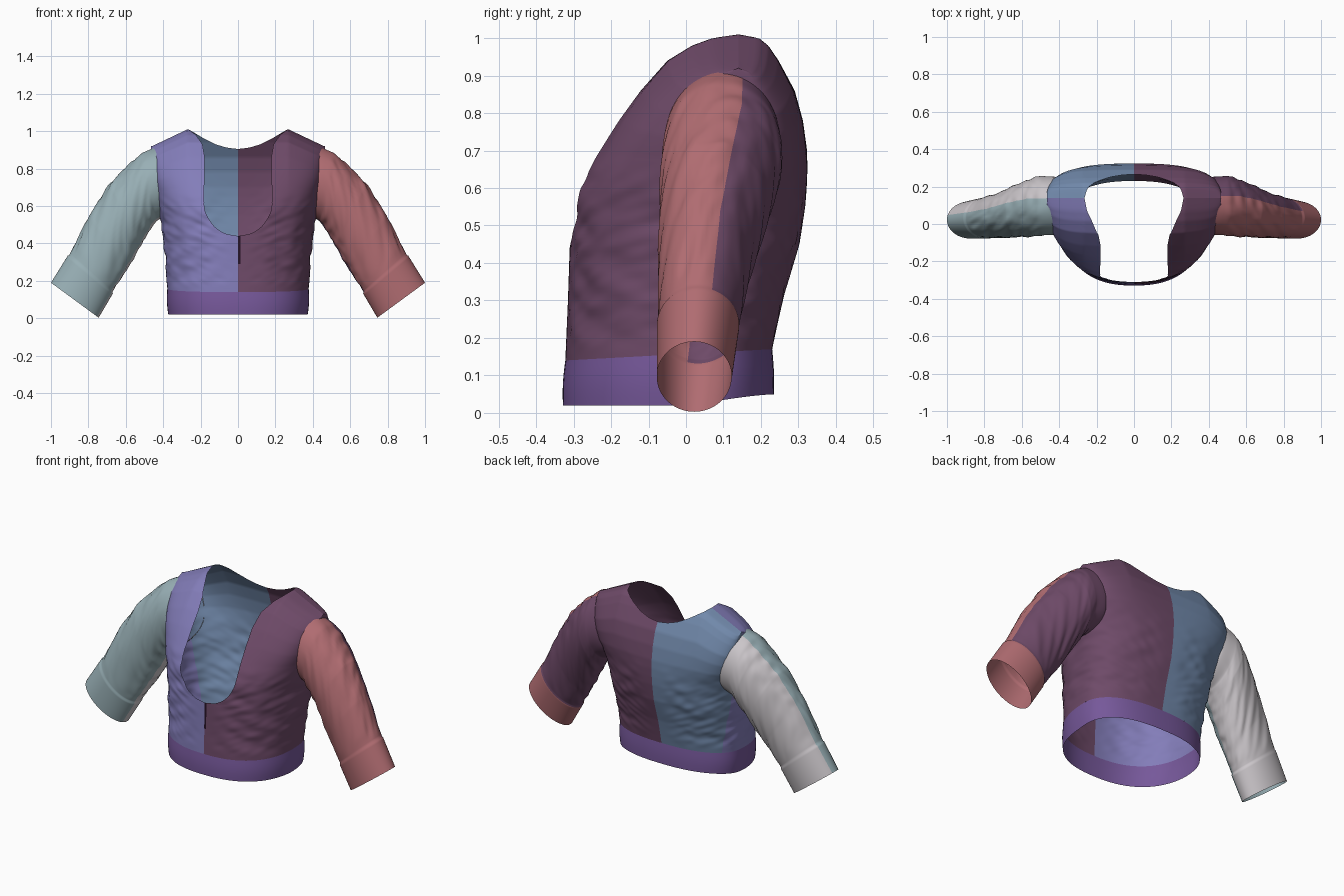
import bpy, bmesh, math
from mathutils import Vector, noise

if "Cube" in bpy.data.objects:
    bpy.data.objects.remove(bpy.data.objects["Cube"])


def srgb(r, g, b):
    lin = [((c / 255 + 0.055) / 1.055) ** 2.4 for c in (r, g, b)]
    return (*lin, 1)


def material(name, *rgb):
    m = bpy.data.materials.new(name)
    m.diffuse_color = srgb(*rgb)
    m.use_nodes = True
    m.node_tree.nodes["Principled BSDF"].inputs["Base Color"].default_value = m.diffuse_color
    return m


LAVENDER = material("lavender", 131, 125, 185)
PLUM = material("plum", 110, 74, 104)
BLUE = material("steel blue", 114, 138, 172)
RED = material("dusty red", 176, 108, 113)
TEAL = material("pale teal", 152, 175, 181)
GREY = material("light grey", 204, 199, 203)
VIOLET = material("violet", 118, 88, 154)
DARK = material("dark seam", 38, 18, 36)


def table(rows, t):
    """Linear lookup: each row is (key, value, value, ...)."""
    if t <= rows[0][0]:
        return rows[0][1:]
    for a, b in zip(rows, rows[1:]):
        if t <= b[0]:
            f = (t - a[0]) / (b[0] - a[0])
            return tuple(p + (q - p) * f for p, q in zip(a[1:], b[1:]))
    return rows[-1][1:]


def smooth(a, b, t):
    t = min(max((t - a) / (b - a), 0), 1)
    return t * t * (3 - 2 * t)


def grid_object(name, rows, mats, centre=None, closed=False, pick=None, drop=None):
    """Skin a grid of points; pick(row, col) gives the material, drop(point) removes faces."""
    bm = bmesh.new()
    vs = [[bm.verts.new(p) for p in r] for r in rows]
    n = len(rows[0])
    for i in range(len(rows) - 1):
        for j in range(n if closed else n - 1):
            k = (j + 1) % n
            f = bm.faces.new((vs[i][j], vs[i][k], vs[i + 1][k], vs[i + 1][j]))
            f.smooth = True
            f.material_index = pick(i, j) if pick else 0
    if drop:
        gone = [f for f in bm.faces if drop(f.calc_center_median())]
        bmesh.ops.delete(bm, geom=gone, context='FACES')
    bmesh.ops.remove_doubles(bm, verts=bm.verts, dist=1e-5)
    bm.normal_update()
    mid = centre or sum((v.co for v in bm.verts), Vector()) / len(bm.verts)
    if sum(f.normal.dot(f.calc_center_median() - mid) for f in bm.faces) < 0:
        bmesh.ops.reverse_faces(bm, faces=bm.faces)
    me = bpy.data.meshes.new(name)
    bm.to_mesh(me)
    bm.free()
    for m in mats:
        me.materials.append(m)
    ob = bpy.data.objects.new(name, me)
    bpy.context.collection.objects.link(ob)
    return ob


# Torso sections: z, half width, front y, back y, centre y, squareness
BODY = [(0.14, 0.378, -0.322, 0.230, 0.02, 2.4), (0.30, 0.387, -0.315, 0.263, 0.03, 2.4),
        (0.45, 0.402, -0.310, 0.303, 0.05, 2.4), (0.55, 0.415, -0.312, 0.318, 0.07, 2.4),
        (0.60, 0.425, -0.300, 0.322, 0.08, 2.5), (0.65, 0.433, -0.270, 0.324, 0.09, 2.7),
        (0.70, 0.440, -0.237, 0.323, 0.11, 3.0), (0.78, 0.452, -0.182, 0.312, 0.12, 3.5),
        (0.86, 0.460, -0.122, 0.290, 0.13, 4.0), (0.94, 0.465, -0.050, 0.247, 0.135, 4.6),
        (0.98, 0.466, 0.015, 0.220, 0.14, 4.8), (1.00, 0.466, 0.070, 0.195, 0.14, 4.8),
        (1.01, 0.466, 0.140, 0.140, 0.14, 4.8)]
SEAM_Y = 0.14


def wrinkle(x, y, z):
    a = noise.noise(Vector((x * 5, y * 5, z * 15 + abs(x) * 7)))
    b = noise.noise(Vector((x * 11 + 4, y * 11, z * 30 - abs(x) * 12)))
    return 0.009 * a + 0.006 * b


def body_point(z, phi):
    """phi runs from 0 (front centre) to pi (back centre) on the +x side."""
    w, yf, yb, yc, e = table(BODY, z)
    s, c = abs(math.sin(phi)) ** (2 / e), math.cos(phi)
    x = w * s
    y = yc + (yf - yc if c > 0 else yb - yc) * abs(c) ** (2 / e)
    zz = z + 0.03 * (y + 0.32) / 0.55 * (1 - smooth(0.14, 0.5, z))
    zz -= 0.09 * min(max((x - 0.27) / 0.19, 0), 1) * smooth(0.55, 1.0, z)
    k = wrinkle(x, y, zz) * smooth(0.14, 0.22, z) * (1 - smooth(0.5, 0.75, z))
    r = Vector((x, y - yc, 0)).normalized() * k * smooth(0, 0.2, x)
    return Vector((x, y, zz)) + r


def torso_x(y, z):
    """Half width of the torso where it passes through (y, z)."""
    w, yf, yb, yc, e = table(BODY, min(z + 0.082 * smooth(0.55, 1.0, z + 0.08), 1.0))
    c = min(abs(y - yc) / max(abs((yf if y < yc else yb) - yc), 0.01), 0.95)
    return w * (1 - c ** e) ** (1 / e)


def front_neck(z):
    if z < 0.44:
        return 0
    if z < 0.62:
        return 0.182 * math.sqrt(max(0, 1 - ((0.62 - z) / 0.18) ** 2))
    return table([(0.62, 0.182), (0.86, 0.178), (0.93, 0.19), (0.98, 0.225), (1.01, 0.265)], z)[0]


def back_neck(z):
    return table([(0.905, 0), (0.912, 0.06), (0.93, 0.12), (0.96, 0.18),
                  (0.99, 0.23), (1.01, 0.265)], z)[0]


def in_armhole(p):
    return abs(p.x) > 0.33 and ((p.y - 0.07) / 0.1) ** 2 + ((p.z - 0.715) / 0.15) ** 2 < 1


def panel(name, side, front, mat, cols=60):
    levels = [0.14 + 0.76 * i / 76 for i in range(77)] + [0.905 + 0.105 * i / 26 for i in range(27)]
    rows = []
    for z in levels:
        w, yf, yb, yc, e = table(BODY, z)
        n = (front_neck if front else back_neck)(z)
        edge = math.asin((n / w) ** (e / 2))
        c = min(max((SEAM_Y - yc) / max(yb - yc, 0.001), 0), 1)
        seam = math.pi - math.acos(c ** (e / 2))
        a, b = (edge, seam) if front else (math.pi - edge, seam)
        row = [body_point(z, a + (b - a) * j / cols) for j in range(cols + 1)]
        rows.append([Vector((p.x * side, p.y, p.z)) for p in row])
    grid_object(name, rows, [mat], Vector((0, 0.1, 0.5)), drop=in_armhole)


panel("front_left_panel", -1, True, LAVENDER)
panel("front_right_panel", 1, True, PLUM)
panel("back_left_panel", -1, False, BLUE)
panel("back_right_panel", 1, False, PLUM)

# Dark seam tape down the front centre, below the neckline
tape = [[Vector((x, body_point(z, 0).y - 0.004, z)) for x in (0.001, 0.013)]
        for z in (0.29, 0.33, 0.37, 0.41, 0.44)]
grid_object("front_seam", tape, [DARK], Vector((0, 0.1, 0.4)))

# Waistband: a gently bowed ring whose back sits a little higher
band = []
for i in range(7):
    t = i / 6
    row = []
    for j in range(96):
        a = 2 * math.pi * j / 96
        p = body_point(0.14, a if a <= math.pi else 2 * math.pi - a)
        grow = 1 + 0.012 * math.sin(math.pi * t) - 0.012 * (1 - t)
        x = p.x * (1 if a <= math.pi else -1) * grow
        y = p.y * (1 + 0.02 * (1 - t) + 0.01 * math.sin(math.pi * t))
        low = 0.02 + 0.03 * smooth(-0.05, 0.25, p.y)
        row.append(Vector((x, y, low + (p.z - low) * t)))
    band.append(row)
grid_object("waistband", band, [VIOLET], closed=True)

# Sleeve stations: t, top x, top z, bottom x, bottom z, centre y, half depth
SLEEVE = [(0.00, 0.455, 0.917, 0.420, 0.545, 0.097, 0.152),
          (0.05, 0.485, 0.902, 0.430, 0.530, 0.097, 0.156),
          (0.10, 0.520, 0.878, 0.440, 0.515, 0.097, 0.158),
          (0.20, 0.575, 0.828, 0.465, 0.480, 0.093, 0.158),
          (0.42, 0.685, 0.718, 0.525, 0.380, 0.075, 0.143),
          (0.65, 0.795, 0.550, 0.600, 0.250, 0.050, 0.123),
          (0.84, 0.902, 0.338, 0.672, 0.140, 0.033, 0.108),
          (0.85, 0.910, 0.335, 0.669, 0.132, 0.032, 0.110),
          (1.00, 1.000, 0.190, 0.745, 0.003, 0.022, 0.100)]
SEGS, STEPS = 72, 100


def sleeve(name, side, mats, cuff_split, seam):
    rows = []
    for i in range(STEPS + 1):
        t = i / STEPS
        tx, tz, bx, bz, yc, hw = table(SLEEVE, t)
        root = 1 - smooth(0, 0.09, t)
        calm = smooth(0.03, 0.15, t) * (1 - smooth(0.78, 0.84, t))
        row = []
        for j in range(SEGS):
            a = 2 * math.pi * j / SEGS
            ca, sa = math.cos(a), math.sin(a)
            k = 1 + 5 * calm * wrinkle(t * 0.3 + 2, sa * 0.4, t * 0.6 + ca * 0.15 + sa * 0.1)
            x = (tx + bx) / 2 + (tx - bx) / 2 * ca * k
            z = (tz + bz) / 2 + (tz - bz) / 2 * ca * k
            y = yc + hw * sa * k
            # the root tucks just under the torso around the armhole
            x += root * (min(x, max(torso_x(y, z) - 0.012, 0.34)) - x)
            row.append(Vector((x * side, y, z)))
        rows.append(row)

    def pick(i, j):
        a = 2 * math.pi * (j + 0.5) / SEGS
        back = math.sin(a) > seam + 0.33 * math.cos(a)
        return 1 if back and (cuff_split or i < 0.845 * STEPS) else 0

    grid_object(name, rows, mats, closed=True, pick=pick)


sleeve("left_sleeve", -1, [TEAL, GREY], True, -0.06)
sleeve("right_sleeve", 1, [RED, PLUM], False, 0.03)
